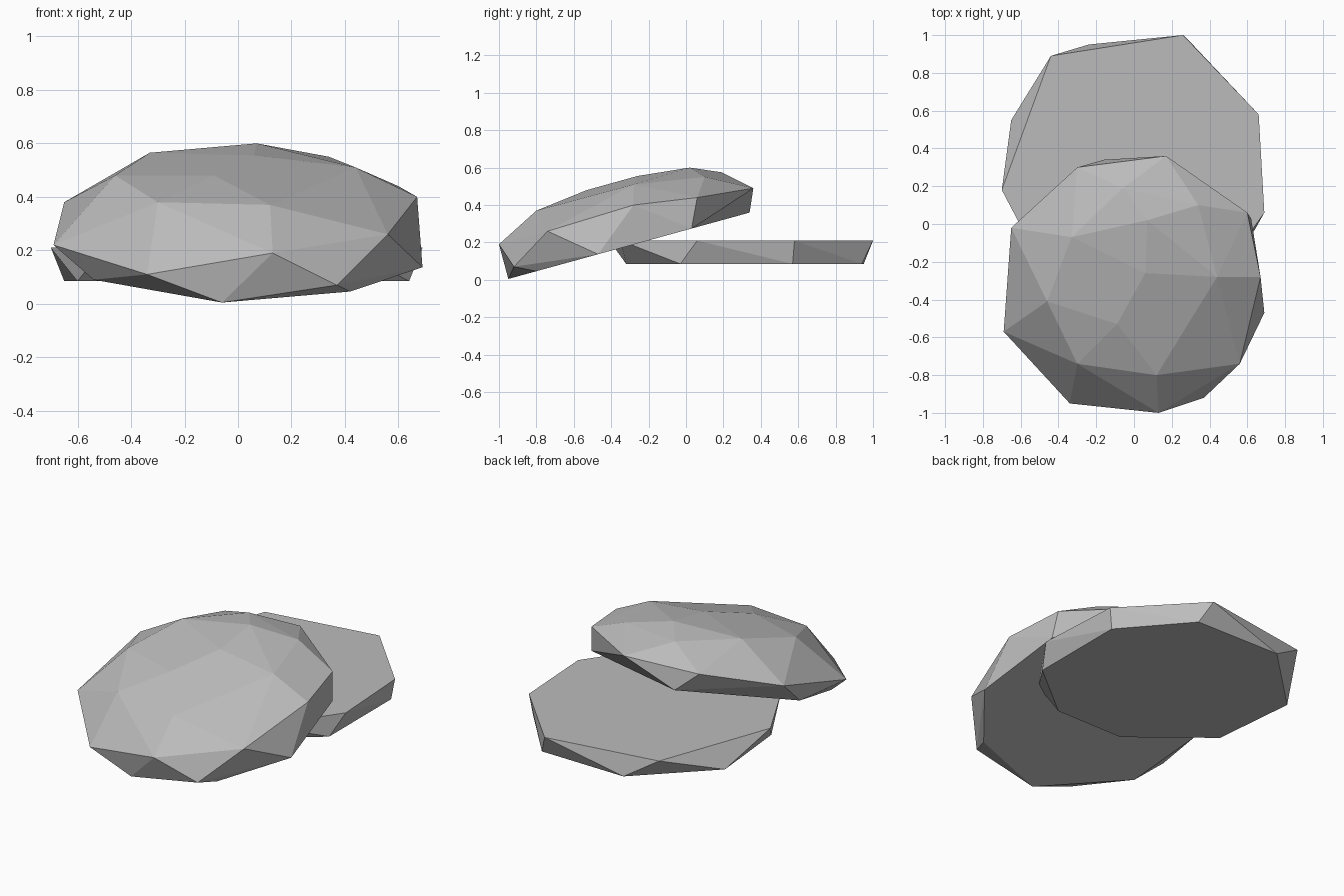
import bpy
import bmesh
from math import radians

default_cube = bpy.data.objects.get("Cube")
if default_cube:
    bpy.data.objects.remove(default_cube, do_unlink=True)


def make_material(name, colour):
    material = bpy.data.materials.new(name)
    material.use_nodes = True
    material.diffuse_color = colour
    shader = next(n for n in material.node_tree.nodes if n.type == "BSDF_PRINCIPLED")
    shader.inputs["Base Color"].default_value = colour
    return material


def on_level(outline, height):
    """Lift a flat outline to a constant height."""
    return [(x, y, height) for x, y in outline]


def on_slope(outline, middle_height, slope):
    """Lift a flat outline onto a plane rising towards the back."""
    return [(x, y, middle_height + slope * y) for x, y in outline]


def make_rock(name, corners, material):
    """Wrap a faceted, flat shaded stone around its corner points."""
    bm = bmesh.new()
    for corner in corners:
        bm.verts.new(corner)
    bmesh.ops.convex_hull(bm, input=bm.verts[:])
    loose = [v for v in bm.verts if not v.link_faces]
    bmesh.ops.delete(bm, geom=loose, context="VERTS")
    # Merge the triangles of the flat faces into single polygons
    bmesh.ops.dissolve_limit(bm, angle_limit=radians(1.5),
                             verts=bm.verts[:], edges=bm.edges[:])
    bmesh.ops.recalc_face_normals(bm, faces=bm.faces[:])
    mesh = bpy.data.meshes.new(name)
    bm.to_mesh(mesh)
    bm.free()
    mesh.materials.append(material)
    rock = bpy.data.objects.new(name, mesh)
    bpy.context.collection.objects.link(rock)
    return rock


stone = make_material("grey stone", (0.5, 0.5, 0.5, 1.0))

# Flat slab lying at the back, its top outline turned against its base
slab_top = [(-.7, .18), (-.44, .89), (.26, 1), (.66, .58),
            (.69, .06), (.4, -.35), (-.05, -.41), (-.5, -.2)]
slab_base = [(.64, .57), (.32, .94), (-.24, .95), (-.65, .55),
             (-.6, .03), (-.17, -.32), (.28, -.32), (.64, -.03)]
make_rock("back_slab", on_level(slab_top, .21) + on_level(slab_base, .085), stone)

# Domed stone in front, leaning on the slab with a sloping flat base
dome_base = [(.62, .03), (-.16, .34), (-.62, -.22), (-.54, -.64),
             (-.06, -.95), (.42, -.8), (.69, -.47)]
dome_rim = [(-.65, -.02, .38), (-.3, .3, .48), (.17, .36, .49), (.6, .06, .44),
            (.67, -.28, .4), (.56, -.74, .26), (.37, -.92, .07),
            (.13, -1, .19), (-.34, -.95, .11), (-.69, -.57, .22)]
dome_crown = [(-.33, -.07, .565), (.07, .02, .6), (-.06, .19, .575),
              (.34, .1, .55), (.44, -.28, .51), (.06, -.26, .555),
              (-.09, -.53, .48), (-.46, -.41, .48), (-.3, -.74, .38),
              (.12, -.8, .37)]
make_rock("front_boulder", on_slope(dome_base, .266, .275) + dome_rim + dome_crown, stone)
